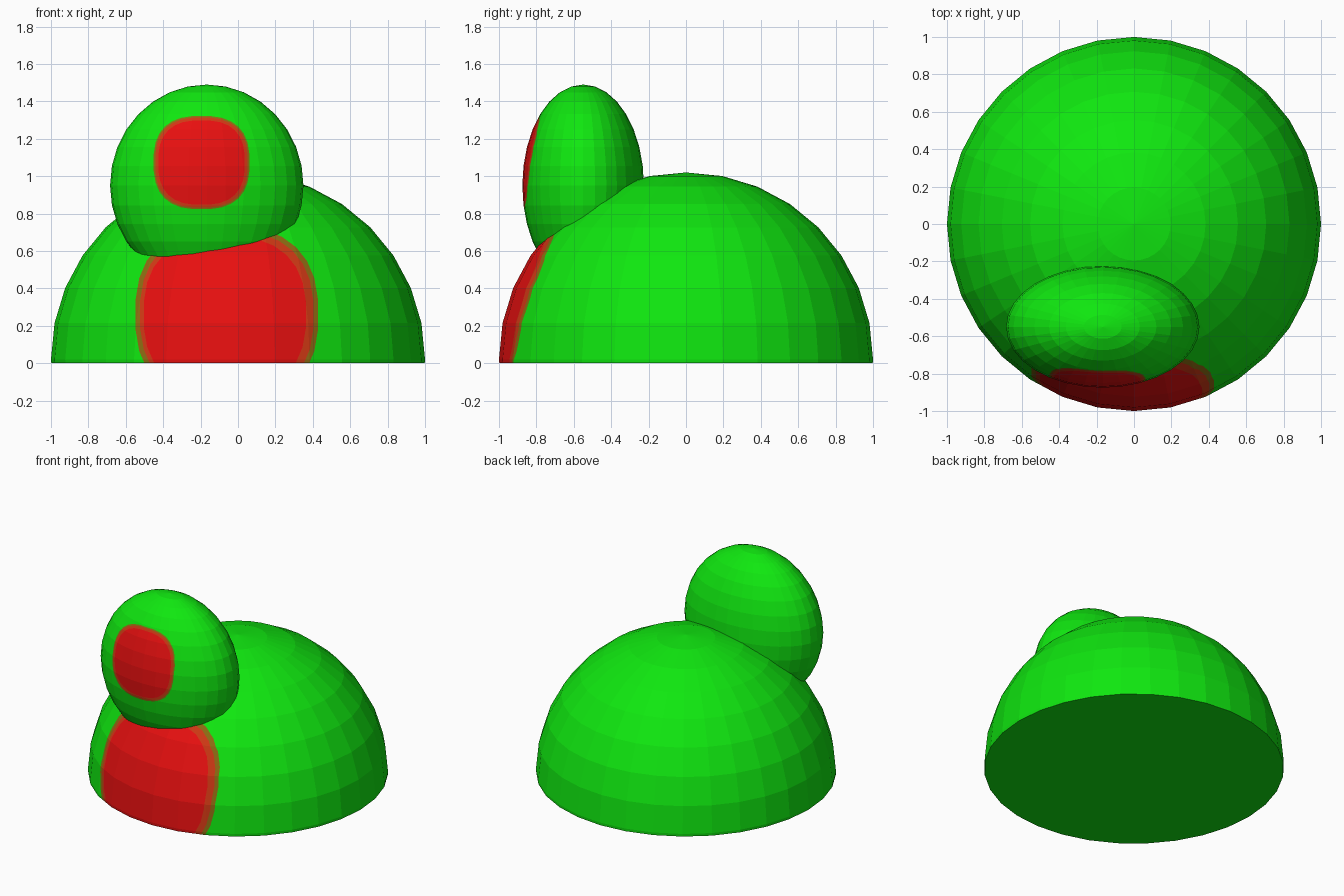
import bpy, bmesh, math
from mathutils import Vector

if "Cube" in bpy.data.objects:
    bpy.data.objects.remove(bpy.data.objects["Cube"])


def material(name, rgb):
    m = bpy.data.materials.new(name)
    m.diffuse_color = (*rgb, 1)
    m.use_nodes = True
    m.node_tree.nodes["Principled BSDF"].inputs["Base Color"].default_value = m.diffuse_color
    return m


MATS = [material("green", (0.005, 0.8, 0.005)),
        material("olive_edge", (0.27, 0.15, 0.006)),
        material("soft_red", (0.62, 0.04, 0.007)),
        material("red", (0.8, 0.005, 0.005))]


def outline(cx, cz, rx, rz, power, n=28):
    """Rounded-square outline in the xz plane."""
    pts = []
    for i in range(n):
        a = 2 * math.pi * (i + 0.5) / n
        c, s = math.cos(a), math.sin(a)
        pts.append((cx + rx * math.copysign(abs(c) ** (2 / power), c),
                    cz + rz * math.copysign(abs(s) ** (2 / power), s)))
    return pts


def paint_patch(bm, pts, index):
    """Cut a convex outline into the front faces and colour the inside."""
    bm.normal_update()
    inside = [f for f in bm.faces if f.normal.y < -0.05]
    for (x0, z0), (x1, z1) in zip(pts, pts[1:] + pts[:1]):
        co = Vector((x0, 0, z0))
        no = Vector((z1 - z0, 0, x0 - x1)).normalized()
        edges = list({e for f in inside for e in f.edges})
        verts = list({v for f in inside for v in f.verts})
        res = bmesh.ops.bisect_plane(bm, geom=verts + edges + inside, dist=1e-5,
                                     plane_co=co, plane_no=no)
        faces = {g for g in res["geom"] if isinstance(g, bmesh.types.BMFace)}
        faces |= {f for f in inside if f.is_valid}
        inside = [f for f in faces
                  if (f.calc_center_median() - co).dot(no) < 0 and f.normal.y < 0]
    for f in inside:
        f.material_index = index


def ellipsoid(name, centre, radii, patches, cut_base=False):
    bm = bmesh.new()
    bmesh.ops.create_uvsphere(bm, u_segments=32, v_segments=16, radius=1)
    bmesh.ops.scale(bm, vec=radii, verts=bm.verts)
    bmesh.ops.translate(bm, vec=centre, verts=bm.verts)
    if cut_base:
        res = bmesh.ops.bisect_plane(bm, geom=bm.verts[:] + bm.edges[:] + bm.faces[:],
                                     plane_co=(0, 0, 0), plane_no=(0, 0, -1),
                                     clear_outer=True)
        rim = [e for e in res["geom_cut"] if isinstance(e, bmesh.types.BMEdge)]
        bmesh.ops.contextual_create(bm, geom=rim)
    for index, patch in enumerate(patches, 1):
        paint_patch(bm, outline(*patch), index)
    bmesh.ops.recalc_face_normals(bm, faces=bm.faces)
    me = bpy.data.meshes.new(name)
    bm.to_mesh(me)
    bm.free()
    for m in MATS:
        me.materials.append(m)
    ob = bpy.data.objects.new(name, me)
    bpy.context.collection.objects.link(ob)
    return ob


# Domed body with a flat base and a red belly patch
ellipsoid("body", (0, 0, 0.02), (1, 1, 1),
          [(-0.06, 0.26, 0.49, 0.475, 2.5),
           (-0.06, 0.26, 0.465, 0.45, 2.5),
           (-0.07, 0.26, 0.435, 0.42, 2.5)], cut_base=True)

# Flattened head set into the front of the body, with a red face patch
ellipsoid("head", (-0.167, -0.55, 0.95), (0.517, 0.325, 0.54),
          [(-0.195, 1.073, 0.257, 0.25, 2.6),
           (-0.195, 1.073, 0.248, 0.241, 2.6),
           (-0.195, 1.073, 0.232, 0.226, 2.6)])
